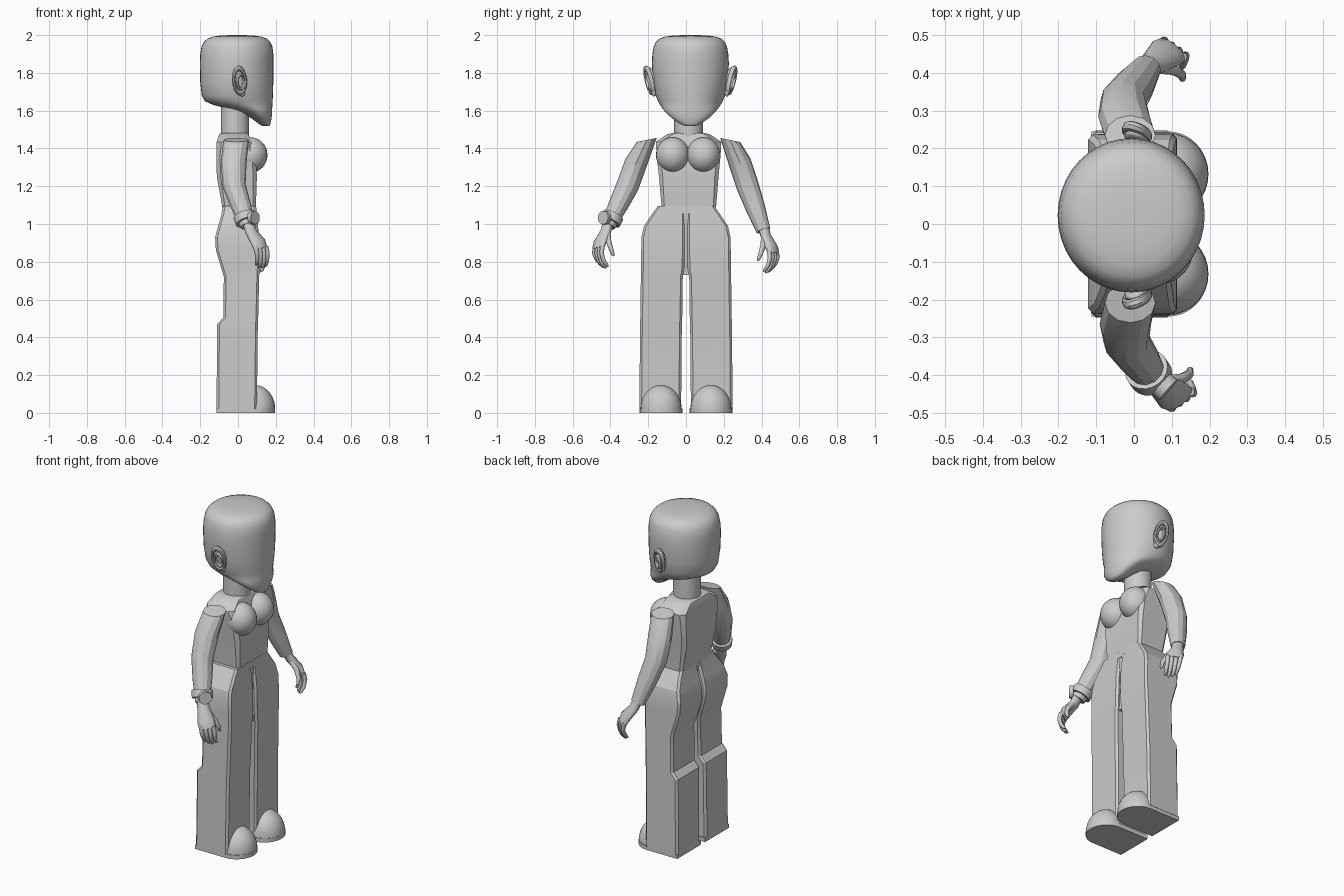
import bpy, math
from mathutils import Vector, Matrix

cube = bpy.data.objects.get("Cube")
if cube:
    bpy.data.objects.remove(cube, do_unlink=True)

grey = bpy.data.materials.new("plain_grey")
grey.use_nodes = True
grey.diffuse_color = (0.6, 0.6, 0.6, 1)
grey.node_tree.nodes["Principled BSDF"].inputs["Base Color"].default_value = (0.6, 0.6, 0.6, 1)


def finish(ob, name, smooth=35):
    ob.name = name
    ob.data.materials.clear()
    ob.data.materials.append(grey)
    bpy.ops.object.select_all(action='DESELECT')
    ob.select_set(True)
    bpy.context.view_layer.objects.active = ob
    bpy.ops.object.shade_smooth_by_angle(angle=math.radians(smooth))
    return ob


def loft(name, rings, smooth=35):
    """Skin a stack of equal rings and cap both ends."""
    n = len(rings[0])
    faces = [tuple(range(n))[::-1], tuple(range(n * (len(rings) - 1), n * len(rings)))]
    for k in range(len(rings) - 1):
        for i in range(n):
            j = (i + 1) % n
            faces.append((k * n + i, k * n + j, k * n + n + j, k * n + n + i))
    me = bpy.data.meshes.new(name)
    me.from_pydata([tuple(p) for r in rings for p in r], [], faces)
    ob = bpy.data.objects.new(name, me)
    bpy.context.collection.objects.link(ob)
    return finish(ob, name, smooth)


def oval(cx, cy, z, rx, ry, n=40):
    return [(cx + rx * math.cos(t), cy + ry * math.sin(t), z)
            for t in (2 * math.pi * i / n for i in range(n))]


def box_ring(x0, x1, y0, y1, z, c):
    """Rectangle with chamfered corners."""
    return [(x0 + c, y0, z), (x1 - c, y0, z), (x1, y0 + c, z), (x1, y1 - c, z),
            (x1 - c, y1, z), (x0 + c, y1, z), (x0, y1 - c, z), (x0, y0 + c, z)]


def tube(name, pts, radii, n=12, smooth=35, ref=(1, 0, 0), start=None):
    """Oval tube along a path; radii are (along ref, across); start sets the first ring's facing."""
    pts = [Vector(p) for p in pts]
    rings = []
    for k, p in enumerate(pts):
        t = (pts[min(k + 1, len(pts) - 1)] - pts[max(k - 1, 0)]).normalized()
        if k == 0 and start:
            t = Vector(start).normalized()
        v = t.cross(Vector(ref)).normalized()
        u = v.cross(t)
        a, b = radii[k]
        rings.append([p + u * a * math.cos(2 * math.pi * i / n)
                      + v * b * math.sin(2 * math.pi * i / n) for i in range(n)])
    return loft(name, rings, smooth)


def ball(name, loc, scale, rot=(0, 0, 0)):
    bpy.ops.mesh.primitive_uv_sphere_add(segments=28, ring_count=16, location=loc, rotation=rot)
    ob = bpy.context.object
    ob.scale = scale
    return finish(ob, name)


# Head: rounded crown tapering to a forward chin
HEAD_Y = 0.023
profile = [(1.518, .13, .165, .025), (1.53, .11, .172, .055), (1.56, .07, .178, .098),
           (1.59, .015, .18, .13), (1.61, -.05, .181, .146), (1.63, -.13, .182, .16),
           (1.65, -.175, .183, .171), (1.68, -.192, .185, .184), (1.75, -.2, .187, .197),
           (1.85, -.202, .187, .204), (1.9, -.2, .187, .201), (1.94, -.193, .182, .194),
           (1.965, -.18, .17, .182), (1.982, -.16, .152, .163), (1.992, -.132, .122, .134),
           (1.998, -.09, .08, .09), (2.0, -.04, .03, .04)]
loft("head", [oval((a + b) / 2, HEAD_Y, z, (b - a) / 2, ry) for z, a, b, ry in profile], 60)

# Neck
loft("neck", [oval(-.016, .013, z, .075, .076) for z in (1.42, 1.66)])

# Ears: shell, raised rim, inner ridge and lobe, flared outward at the top and back
for side, s in (("left", 1), ("right", -1)):
    y = HEAD_Y + s * .208
    tilt = (-s * .2, -.15, -s * .3)
    ball(side + "_ear_shell", (.008, y - s * .008, 1.758), (.034, .018, .072), tilt)
    for part, size, dx, dz in (("rim", 1, 0, 0), ("ridge", .58, .006, -.008)):
        bpy.ops.mesh.primitive_torus_add(major_segments=28, minor_segments=8,
                                         major_radius=.06, minor_radius=.014)
        ob = bpy.context.object
        ob.data.transform(Matrix.Diagonal((.55 * size, 1.1 * size, 1, 1)))
        ob.data.transform(Matrix.Rotation(math.pi / 2, 4, 'X'))
        ob.location = (.008 + dx, y + s * .01, 1.76 + dz)
        ob.rotation_euler = tilt
        finish(ob, side + "_ear_" + part)
    ball(side + "_ear_lobe", (.022, y - s * .014, 1.695), (.016, .012, .02))

# Torso: chamfered block narrowing to the waist
torso = [(-.075, .09, -.125, .157, 1.02, .015), (-.085, .095, -.13, .16, 1.1, .015),
         (-.112, .1, -.143, .172, 1.25, .02), (-.115, .095, -.155, .183, 1.36, .02),
         (-.113, .07, -.16, .187, 1.435, .025), (-.1, .055, -.1, .127, 1.475, .03),
         (-.085, .045, -.07, .097, 1.482, .03)]
loft("torso", [box_ring(*r) for r in torso], 25)
for side, y in (("left", .092), ("right", -.07)):
    ball(side + "_bust", (.066, y, 1.365), (.09, .089, .094))

# Trousers: back x, front x, inner y, outer y, height
leg = [(-.114, .1, .026, .247, .02), (-.11, .105, .022, .243, .47),
       (-.078, .107, .02, .242, .505), (-.075, .112, .017, .239, .72),
       (-.088, .114, .009, .238, .765), (-.117, .114, .007, .237, .86),
       (-.121, .112, .007, .236, .93), (-.105, .106, .007, .222, .99),
       (-.088, .1, .007, .182, 1.05), (-.08, .096, .007, .15, 1.095)]
for side, s in (("left", 1), ("right", -1)):
    rings = [box_ring(a, b, i, o, z, .012) for a, b, i, o, z in leg]
    if s < 0:
        rings = [[(x, -y, z) for x, y, z in reversed(r)] for r in rings]
    loft(side + "_trouser_leg", rings, 20)

    # Shoe: domed toe and a flat sole with a square heel
    y = s * .132
    loft(side + "_shoe_toe",
         [oval(.09, y, .02 + .127 * math.sin(t), .107 * math.cos(t), .109 * math.cos(t), 28)
          for t in (math.pi / 2 * k / 9.2 for k in range(10))])
    outline = [(-.113, y - .113)] + [
        (.09 + .107 * math.cos(t), y + .113 * math.sin(t))
        for t in (math.pi * (i / 16 - .5) for i in range(17))] + [(-.113, y + .113)]
    loft(side + "_shoe_sole", [[(px, py, z) for px, py in outline] for z in (0, .024)])
loft("crotch_filler", [box_ring(-.06, .095, -.04, .04, z, .01) for z in (.73, 1.06)])
loft("waistband_filler", [box_ring(-.078, .1, -.04, .04, 1.055, .005),
                          box_ring(-.075, .096, -.04, .04, 1.094, .005)])

# Arms and hands: shoulder, elbow and wrist points for each side
arms = {"left": (1, (-.01, .234, 1.445), (-.028, .325, 1.205), (.032, .41, .965)),
        "right": (-1, (-.01, -.208, 1.445), (-.02, -.31, 1.2), (.052, -.412, .99))}
TURN = math.radians(35)
for side, (s, shoulder, elbow, wrist) in arms.items():
    sh, el, wr = Vector(shoulder), Vector(elbow), Vector(wrist)
    mid = sh.lerp(el, .5) + Vector((-.008, s * .006, 0))
    tube(side + "_arm", [sh, mid, el, el.lerp(wr, .5), wr],
         [(.067, .054), (.068, .06), (.061, .06), (.054, .052), (.04, .038)], 12, 25,
         start=(0, -s * .2, -1))

    # The palm is turned so that its knuckles face forward and out
    c, sn = math.cos(TURN), math.sin(TURN)
    across = (c, -s * sn, 0)

    def at(x, y, z):
        return wr + Vector((x * c + y * sn, s * (y * c - x * sn), z))

    tube(side + "_palm", [at(0, 0, .02), at(.006, .02, -.03), at(.02, .066, -.085),
                          at(.027, .082, -.122)],
         [(.032, .027), (.034, .025), (.048, .024), (.045, .016)], 12, 50, across)
    for f, (dx, drop) in enumerate(((-.034, -.006), (-.011, .005), (.012, .008), (.034, 0))):
        tube(f"{side}_finger_{f + 1}",
             [at(.027 + dx, .08, -.108), at(.031 + dx, .088, -.145),
              at(.037 + dx * .95, .079, -.182 - drop), at(.044 + dx * .9, .06, -.209 - drop),
              at(.046 + dx * .9, .053, -.216 - drop)],
             [(.0125, .013), (.012, .012), (.011, .011), (.009, .009), (.003, .003)],
             8, 60, across)
    tube(side + "_thumb", [at(.022, .02, -.035), at(.06, .04, -.08), at(.086, .042, -.122),
                           at(.094, .034, -.152), at(.095, .03, -.16)],
         [(.016, .016), (.015, .015), (.012, .012), (.009, .009), (.003, .003)], 8, 60, across)

# Wristband and round dial on the right arm
sh, el, wr = (Vector(p) for p in arms["right"][1:])
axis = (wr - el).normalized()
mid = wr - axis * .045
tube("wristband", [mid - axis * .021, mid + axis * .021], [(.059, .057)] * 2, 20)
out = Vector((.75, -.66, .08)).normalized()
bpy.ops.mesh.primitive_cylinder_add(vertices=24, radius=.036, depth=.024,
                                    location=mid + out * .058,
                                    rotation=out.to_track_quat('Z', 'Y').to_euler())
finish(bpy.context.object, "wrist_dial")
